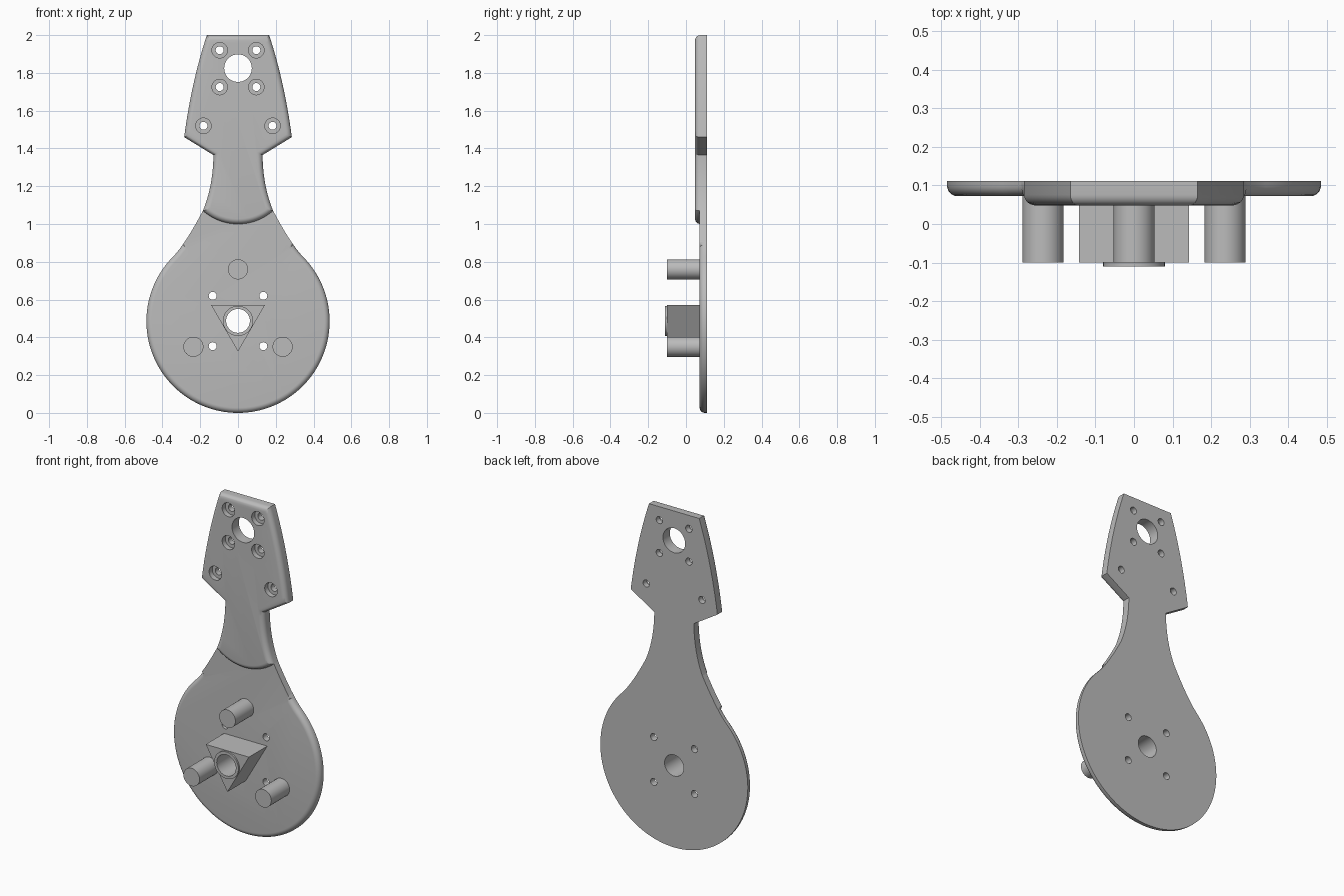
import bpy, bmesh, math
from mathutils import Vector

cube = bpy.data.objects.get("Cube")
if cube:
    bpy.data.objects.remove(cube, do_unlink=True)

grey = bpy.data.materials.new("plain grey")
grey.use_nodes = True
GREY = (0.5, 0.5, 0.5, 1)
grey.diffuse_color = GREY
grey.node_tree.nodes["Principled BSDF"].inputs["Base Color"].default_value = GREY

BACK, HEAD_FRONT, DISC_FRONT, PIN_FRONT = 0.112, 0.048, 0.072, -0.1
HUB = (0, 0.487)


def bezier(a, b, c, n=16):
    """Quadratic curve through a and c, pulled towards b."""
    a, b, c = Vector(a), Vector(b), Vector(c)
    return [a * (1 - t) ** 2 + b * 2 * t * (1 - t) + c * t * t
            for t in (i / n for i in range(n + 1))]


def mirrored(half):
    """Close a right-hand half outline with its mirror image."""
    return half + [Vector((-p.x, p.y)) for p in reversed(half) if abs(p.x) > 1e-5]


def make_object(name, bm):
    bmesh.ops.remove_doubles(bm, verts=bm.verts, dist=1e-5)
    bmesh.ops.recalc_face_normals(bm, faces=bm.faces)
    mesh = bpy.data.meshes.new(name)
    bm.to_mesh(mesh)
    bm.free()
    mesh.materials.append(grey)
    obj = bpy.data.objects.new(name, mesh)
    bpy.context.collection.objects.link(obj)
    return obj


def plate(name, outline, front, back, radius=lambda p: 0, steps=6):
    """Extrude a clockwise x-z outline, rounding its front rim by radius(point)."""
    count = len(outline)
    inward = []
    for i, p in enumerate(outline):
        d1 = (p - outline[i - 1]).normalized()
        d2 = (outline[(i + 1) % count] - p).normalized()
        n1, n2 = Vector((d1.y, -d1.x)), Vector((d2.y, -d2.x))
        inward.append((n1 + n2) / (1 + n1.dot(n2)))
    bm = bmesh.new()
    rings = [[bm.verts.new((p.x, back, p.y)) for p in outline]]
    for k in range(steps + 1):
        a = math.pi / 2 * k / steps
        ring = []
        for p, n in zip(outline, inward):
            r = radius(p)
            q = p + n * r * (1 - math.cos(a))
            ring.append(bm.verts.new((q.x, front + r * (1 - math.sin(a)), q.y)))
        rings.append(ring)
    for lower, upper in zip(rings, rings[1:]):
        for i in range(count):
            j = (i + 1) % count
            bm.faces.new((lower[i], lower[j], upper[j], upper[i]))
    bm.faces.new(rings[0])
    bm.faces.new(rings[-1])
    bmesh.ops.dissolve_degenerate(bm, dist=1e-5, edges=bm.edges)
    return make_object(name, bm)


def circle(centre, r, n=48):
    """Clockwise circle in x-z."""
    return [Vector((centre[0] + r * math.sin(math.tau * i / n),
                    centre[1] + r * math.cos(math.tau * i / n))) for i in range(n)]


def rod(name, centre, r, front, back):
    return plate(name, circle(centre, r), front, back, steps=1)


def drill(obj, centre, r, front=-0.3, back=0.3):
    """Cut a round hole along y and bake the result."""
    cutter = rod("hole_cutter", centre, r, front, back)
    cutter.hide_render = True
    mod = obj.modifiers.new("hole", 'BOOLEAN')
    mod.operation, mod.solver, mod.object = 'DIFFERENCE', 'EXACT', cutter
    bpy.context.view_layer.update()
    evaluated = obj.evaluated_get(bpy.context.evaluated_depsgraph_get())
    mesh = bpy.data.meshes.new_from_object(evaluated)
    obj.modifiers.clear()
    obj.data = mesh
    bpy.data.objects.remove(cutter, do_unlink=True)


# Shared curves: the step between the two thicknesses, and the silhouette
corner = Vector((0.186, 1.07))
step_r = 0.282
sweep = math.asin(corner.x / step_r)
step = [Vector((step_r * math.sin(sweep * (1 - i / 14)),
                1 + step_r - step_r * math.cos(sweep * (1 - i / 14)))) for i in range(15)]
head_side = bezier((0.165, 2), (0.247, 1.75), (0.285, 1.46))
neck_side = bezier((0.13, 1.365), (0.132, 1.2), corner)
shoulder = bezier(corner, (0.282, 0.889), (0.345, 0.826), 24)
disc_r = 0.485
start = math.radians(44.7)
rim = []
for i in range(1, 49):
    a = start - (start + math.pi / 2) * i / 48
    rim.append(Vector((disc_r * math.cos(a), disc_r + disc_r * math.sin(a))))

# Thick head and neck
head = plate("head_and_neck", mirrored(head_side + neck_side + step[1:]),
             HEAD_FRONT, BACK, lambda p: 0.028)
drill(head, (0, 1.825), 0.073)
for side in (-1, 1):
    for x, z in ((0.097, 1.92), (0.097, 1.725), (0.183, 1.52)):
        drill(head, (side * x, z), 0.021)
        drill(head, (side * x, z), 0.041, -0.3, HEAD_FRONT + 0.03)

# Thin round disc, with a rounded rim below the shoulders
disc = plate("round_disc", mirrored(list(reversed(step)) + shoulder[1:] + rim),
             DISC_FRONT, BACK, lambda p: 0.028 if p.y < 0.895 else 0)
drill(disc, HUB, 0.063)
for side in (-1, 1):
    for z in (0.62, 0.353):
        drill(disc, (side * 0.134, z), 0.021)

# Triangular boss and its collar
triangle = [Vector((-0.142, 0.57)), Vector((0.142, 0.57)), Vector((0, 0.325))]
boss = plate("triangular_boss", triangle, PIN_FRONT, DISC_FRONT, steps=1)
drill(boss, HUB, 0.063)
collar = rod("hub_collar", HUB, 0.08, -0.11, PIN_FRONT)
drill(collar, HUB, 0.063)

# Three pins
pins = [rod(name, centre, 0.053, PIN_FRONT, DISC_FRONT) for name, centre in (
    ("top_pin", (0, 0.76)), ("left_pin", (0.236, 0.35)), ("right_pin", (-0.236, 0.35)))]

# Smooth shading with crisp edges
bpy.ops.object.select_all(action='DESELECT')
for obj in [head, disc, boss, collar] + pins:
    obj.select_set(True)
bpy.context.view_layer.objects.active = head
bpy.ops.object.shade_smooth_by_angle(angle=math.radians(30))
